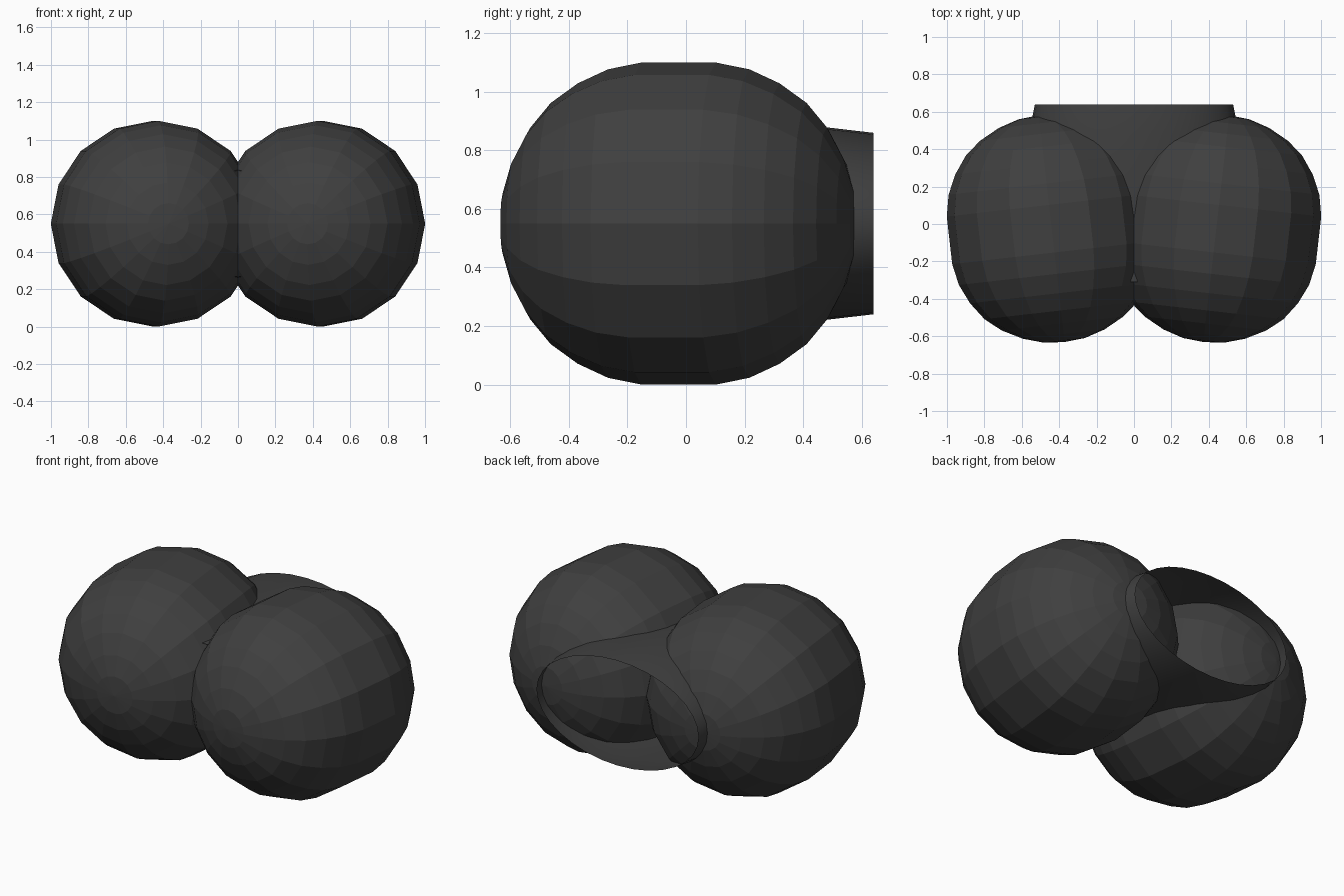
import bpy, bmesh
from math import sin, cos, pi, radians
from mathutils import Matrix

if "Cube" in bpy.data.objects:
    bpy.data.objects.remove(bpy.data.objects["Cube"])

dark = bpy.data.materials.new("dark_grey")
dark.diffuse_color = (0.05, 0.05, 0.05, 1)
dark.use_nodes = True
dark.node_tree.nodes["Principled BSDF"].inputs["Base Color"].default_value = dark.diffuse_color


def lathe(name, profile, sides, matrix, z_scale=1.0, smooth=False):
    """Sweep (y, radius) points around the y axis; zero radius makes a pole."""
    bm = bmesh.new()
    rings = []
    for y, r in profile:
        count = sides if r > 0 else 1
        rings.append([bm.verts.new((r * cos(2 * pi * i / sides), y,
                                    r * z_scale * sin(2 * pi * i / sides)))
                      for i in range(count)])
    for a, b in zip(rings, rings[1:]):
        for i in range(sides):
            j = (i + 1) % sides
            quad = [a[i % len(a)], a[j % len(a)], b[j % len(b)], b[i % len(b)]]
            bm.faces.new(list(dict.fromkeys(quad)))
    bmesh.ops.recalc_face_normals(bm, faces=bm.faces)
    for f in bm.faces:
        f.smooth = smooth
    bm.transform(matrix)
    mesh = bpy.data.meshes.new(name)
    bm.to_mesh(mesh)
    bm.free()
    mesh.materials.append(dark)
    obj = bpy.data.objects.new(name, mesh)
    bpy.context.collection.objects.link(obj)
    return obj


# Faceted balls with a straight belt, toed in towards the front
half = [(0.128, 0.55), (0.243, 0.527), (0.347, 0.479), (0.44, 0.412),
        (0.51, 0.328), (0.567, 0.22), (0.601, 0.11), (0.61, 0)]
ball = [(-y, r) for y, r in reversed(half)] + half
for side, label in ((-1, "left"), (1, "right")):
    place = (Matrix.Translation((side * 0.44, -0.025, 0.55))
             @ Matrix.Rotation(radians(-side * 6.5), 4, 'Z'))
    lathe(label + "_ball", ball, 16, place)

# Open oval sleeve joining the balls at the back
sleeve = [(-0.31, 0.485), (0.1, 0.535), (0.48, 0.562), (0.64, 0.53)]
lathe("rear_sleeve", sleeve, 32, Matrix.Translation((0, 0, 0.55)),
      z_scale=0.585, smooth=True)
